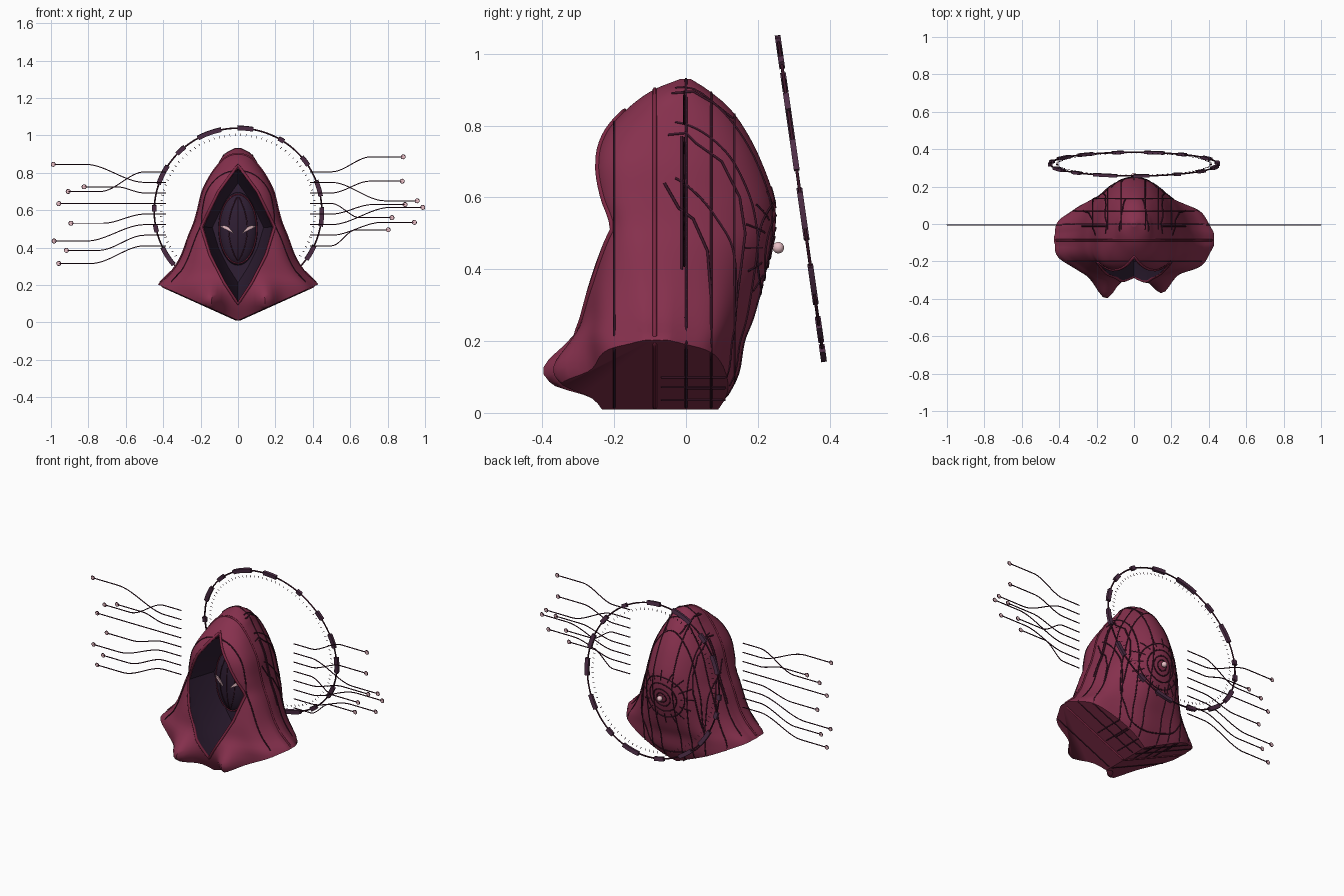
import bpy, bmesh, math
from math import sin, cos, pi, radians, exp
from mathutils import Vector, Matrix
from mathutils.bvhtree import BVHTree

if "Cube" in bpy.data.objects:
    bpy.data.objects.remove(bpy.data.objects["Cube"])


def mat(name, r, g, b):
    m = bpy.data.materials.new(name)
    m.diffuse_color = (r, g, b, 1)
    m.use_nodes = True
    m.node_tree.nodes["Principled BSDF"].inputs["Base Color"].default_value = m.diffuse_color
    return m


CLOTH = mat("cloth", .24, .03, .075)
LINING = mat("lining", .028, .013, .033)
WIRE = mat("wire", .045, .008, .022)
TRIM = mat("trim", .2, .02, .055)
METAL = mat("halo_metal", .08, .028, .065)
PALE = mat("pale", .8, .52, .56)


def mesh_obj(name, bm, *mats):
    bmesh.ops.recalc_face_normals(bm, faces=bm.faces[:])
    me = bpy.data.meshes.new(name)
    bm.to_mesh(me)
    ob = bpy.data.objects.new(name, me)
    bpy.context.collection.objects.link(ob)
    for m in mats:
        me.materials.append(m)
    return ob


def tubes(name, paths, r, m, cyclic=False, res=1):
    cu = bpy.data.curves.new(name, 'CURVE')
    cu.dimensions = '3D'
    cu.bevel_depth, cu.bevel_resolution, cu.use_fill_caps = r, res, True
    for p in paths:
        if len(p) < 2:
            continue
        s = cu.splines.new('POLY')
        s.points.add(len(p) - 1)
        for q, c in zip(s.points, p):
            q.co = (*c, 1)
        s.use_cyclic_u = cyclic
    cu.materials.append(m)
    ob = bpy.data.objects.new(name, cu)
    bpy.context.collection.objects.link(ob)
    return ob


def smooth(ob, angle=40):
    bpy.ops.object.select_all(action='DESELECT')
    ob.select_set(True)
    bpy.context.view_layer.objects.active = ob
    bpy.ops.object.shade_smooth_by_angle(angle=radians(angle))


# Hood sections: z, half width, front y, back y, centre y, front squareness
ROWS = [(-.02, .46, -.22, .07, -.08, 2.2), (.1, .46, -.28, .14, -.08, 2.2), (.2, .43, -.30, .16, -.08, 2.2),
        (.26, .365, -.29, .185, -.08, 2.3), (.34, .31, -.28, .21, -.08, 2.5), (.47, .26, -.245, .243, -.08, 3),
        (.53, .235, -.235, .25, -.08, 3.2), (.6, .215, -.252, .245, -.08, 3.2), (.7, .19, -.255, .21, -.08, 3),
        (.78, .15, -.225, .17, -.07, 2.6), (.85, .105, -.16, .12, -.04, 2.2), (.9, .07, -.09, .06, -.01, 2),
        (.932, .01, -.01, .01, 0, 2)]


def section(z):
    n = len(ROWS)
    i = max(k for k in range(n - 1) if ROWS[k][0] <= z + 1e-9 or k == 0)
    slope = lambda k, c: ((ROWS[min(k + 1, n - 1)][c] - ROWS[max(k - 1, 0)][c]) /
                          (ROWS[min(k + 1, n - 1)][0] - ROWS[max(k - 1, 0)][0]))
    a, b = ROWS[i], ROWS[i + 1]
    h = b[0] - a[0]
    t = (z - a[0]) / h
    return [(2*t**3 - 3*t*t + 1)*a[c] + (t**3 - 2*t*t + t)*h*slope(i, c)
            + (3*t*t - 2*t**3)*b[c] + (t**3 - t*t)*h*slope(i + 1, c) for c in range(1, 6)]


# Hood and shoulder drape
bm = bmesh.new()
N, rings = 112, []
for i in range(71):
    z = -.02 + .95 * (1 - (1 - i / 70) ** 1.6)
    w, yf, yb, yc, n = section(z)
    ring = []
    for k in range(N):
        a = 2 * pi * k / N
        e = 2 / n if sin(a) < 0 else 1
        e = e if e < 1 else 1
        cx, sy = cos(a), sin(a)
        x = w * math.copysign(abs(cx) ** e, cx)
        y = yc + (yb - yc) * sy if sy >= 0 else yc - (yc - yf) * abs(sy) ** e
        low = max(0, min(1, (.5 - z) / .3))
        f = 1 + .018 * low * sin(9 * a + 1 + 3 * z)
        if sy < 0:                                  # hem rolls at the front
            amp = .125 if x < 0 else .09
            y -= amp * exp(-((abs(x) - .15) / .065) ** 2 - ((z - .11) / .085) ** 2) * min(1, -sy * 2)
        ring.append(bm.verts.new((x * (f if abs(sy) > .1 else 1), yc + (y - yc) * f, z)))
    rings.append(ring)
for r0, r1 in zip(rings, rings[1:]):
    for k in range(N):
        bm.faces.new((r0[k], r0[(k+1) % N], r1[(k+1) % N], r1[k]))
bm.faces.new(rings[0][::-1])
bm.faces.new(rings[-1])
for s in (1, -1):                                   # V-shaped underside
    g = bmesh.ops.bisect_plane(bm, geom=bm.verts[:] + bm.edges[:] + bm.faces[:], plane_co=(0, 0, .01),
                               plane_no=(.45 * s, 0, -1), clear_outer=True)
    bmesh.ops.holes_fill(bm, edges=[e for e in bm.edges if e.is_boundary], sides=0)
bmesh.ops.recalc_face_normals(bm, faces=bm.faces[:])
tree = BVHTree.FromBMesh(bm)
hood = mesh_obj("hood", bm, CLOTH, LINING)


def cast(o, d):
    return tree.ray_cast(Vector(o), Vector(d).normalized())[0]


# Face opening, cut as a tapering diamond
HALF = [(0, .84), (.1, .7), (.19, .51), (.145, .36), (.07, .21), (0, .1)]
DIAMOND = HALF + [(-x, z) for x, z in HALF[-2:0:-1]]
bm = bmesh.new()
loops = [[bm.verts.new((x * f, y, .5 + (z - .5) * f)) for x, z in DIAMOND]
         for y, f in ((-.6, 1), (-.2, .97), (-.04, .72))]
for a, b in zip(loops, loops[1:]):
    for k in range(len(a)):
        bm.faces.new((a[k-1], a[k], b[k], b[k-1]))
bm.faces.new(loops[0])
bm.faces.new(loops[-1])
for f in bm.faces:
    f.material_index = 1
cutter = mesh_obj("opening_cutter", bm, CLOTH, LINING)
cutter.hide_render = True
mod = hood.modifiers.new("opening", 'BOOLEAN')
mod.object, mod.operation, mod.solver = cutter, 'DIFFERENCE', 'EXACT'
bpy.context.view_layer.objects.active = hood
bpy.ops.object.modifier_apply(modifier="opening")
bpy.data.objects.remove(cutter)
smooth(hood)

rim = []
for (x0, z0), (x1, z1) in zip(DIAMOND, DIAMOND[1:] + DIAMOND[:1]):
    for t in range(8):
        p = cast(((x0 + (x1-x0)*t/8) * 1.03, -1, z0 + (z1-z0)*t/8), (0, 1, 0))
        if p:
            rim.append(p)
tubes("opening_rim", [rim], .008, TRIM, True)


# Contour wires wrapped on the hood
def y_slice(y, n=110):
    pts = [cast((2*cos(2*pi*k/n), y, .45 + 2*sin(2*pi*k/n)), (-cos(2*pi*k/n), 0, -sin(2*pi*k/n))) for k in range(n)]
    return [p for p in pts if p]


def x_slice(x, n=60):
    angs = [radians(-85 + 175 * k / n) for k in range(n + 1)]
    pts = [cast((x, -.03 + 2*cos(a), .4 + 2*sin(a)), (0, -cos(a), -sin(a))) for a in angs]
    return [p for p in pts if p]


tubes("cross_contours", [y_slice(y) for y in (-.2, 0, .07, .135)], .0035, WIRE, True)
tubes("main_seam", [y_slice(-.087)], .006, TRIM, True)
tubes("back_contours", [x_slice(x) for x in (-.22, -.14, -.07, .06, .13, .2)], .0035, WIRE)
tubes("underside_wires", [[(s*x, -.07, .009 + .45*x), (s*x, .11, .009 + .45*x)]
                          for s in (1, -1) for x in (.06, .14, .2)], .003, WIRE)

# Wandering cracks on both flanks
CRACKS = [[(-.04, .89), (.02, .895), (.08, .86), (.13, .82)],
          [(-.05, .775), (0, .78), (.03, .75), (.1, .7), (.15, .6), (.165, .5), (.155, .42), (.135, .27)],
          [(-.06, .64), (-.02, .57), (.02, .54), (.06, .45), (.07, .32)], [(-.012, .4), (-.012, .77)]]
paths = []
for s in (1, -1):
    for c in CRACKS:
        pts = [cast((s, y0 + (y1-y0)*t/8, z0 + (z1-z0)*t/8), (-s, 0, 0))
               for (y0, z0), (y1, z1) in zip(c, c[1:]) for t in range(9)]
        paths.append([p for p in pts if p])
tubes("flank_cracks", paths, .004, WIRE)


# Back emblem: rings, rays and a bead
def on_back(r, a):
    return cast((r * cos(a), 1, .46 + r * sin(a)), (0, -1, 0))


tubes("emblem_rings", [[on_back(r, 2*pi*k/48) for k in range(48)] for r in (.03, .055, .09, .13)], .0035, WIRE, True)
tubes("emblem_rays", [[on_back(r, 2*pi*k/16) for r in (.11, .13, .15, .17)] for k in range(16)], .003, WIRE)
bm = bmesh.new()
bmesh.ops.create_uvsphere(bm, u_segments=24, v_segments=14, radius=.016, matrix=Matrix.Translation((0, .257, .46)))
smooth(mesh_obj("emblem_bead", bm, PALE), 60)

# Mask with outline, centre line and slanted eyes
bm = bmesh.new()
bmesh.ops.create_uvsphere(bm, u_segments=32, v_segments=20, radius=1)
bmesh.ops.transform(bm, verts=bm.verts[:], matrix=Matrix.Translation((0, -.05, .5)) @ Matrix.Diagonal((.105, .06, .195, 1)))
smooth(mesh_obj("mask", bm, LINING), 60)


def on_mask(x, z):
    return (x, -.052 - .06 * math.sqrt(max(0, 1 - (x/.105)**2 - ((z-.5)/.195)**2)), z)


tubes("mask_outline", [[on_mask(.1*cos(2*pi*k/48), .5 + .185*sin(2*pi*k/48)) for k in range(48)]], .004, TRIM, True)
tubes("mask_lines", [[on_mask(x * (1 - ((z-.5)/.18)**2), z) for z in [.33 + .017*k for k in range(21)]]
                     for x in (-.05, 0, .05)], .0025, WIRE)
bm = bmesh.new()
for s in (1, -1):
    top, bot = [], []
    for k in range(9):
        t = k / 8
        x, z = s * (.025 + .07*t), .477 + .035*t + .012*sin(pi*t)
        h = .011 * sin(pi * t) + .001
        for row, zz in ((top, z + h * .6), (bot, z - h)):
            p = on_mask(x, zz)
            row.append(bm.verts.new((p[0], p[1] - .006, p[2])))
    for k in range(8):
        bm.faces.new((bot[k], bot[k+1], top[k+1], top[k]))
eyes = mesh_obj("eyes", bm, PALE)
eyes.modifiers.new("thickness", 'SOLIDIFY').thickness = .006

# Tilted halo: thin ring, thick segments, inner ticks
U, Nrm = Vector((0, -.141, .99)), Vector((0, .99, .141))


def halo(r, a, d=0):
    return Vector((0, .32, .595)) + Vector((r*cos(a), 0, 0)) + U * (r*sin(a)) + Nrm * d


tubes("halo_ring", [[halo(.448, 2*pi*k/128) for k in range(128)]], .0045, WIRE, True)
tubes("halo_ticks", [[halo(.405, 2*pi*k/90), halo(.418, 2*pi*k/90)] for k in range(90)], .0016, WIRE, res=0)
SEGS = [(110, 17), (85, 11), (59, 4), (37, 7), (16, 11), (-4, 13), (-30, 11), (-55, 6), (-76, 14), (-101, 8),
        (-125, 12), (-147, 14), (-168, 5), (178, 4), (154, 14), (133, 7)]
bm = bmesh.new()
for mid, span in SEGS:
    prev = None
    for k in range(7):
        a = radians(mid + span * (k / 6 - .5))
        cur = [bm.verts.new(halo(r, a, d)) for r, d in ((.437, -.008), (.461, -.008), (.461, .008), (.437, .008))]
        if prev:
            for j in range(4):
                bm.faces.new((prev[j-1], prev[j], cur[j], cur[j-1]))
        else:
            bm.faces.new(cur)
        prev = cur
    bm.faces.new(prev)
mesh_obj("halo_segments", bm, METAL)

# Side traces: end x and z for each, top to bottom
ENDS = {-1: [(.905, .70), (.985, .845), (.82, .725), (.955, .635), (.89, .53), (.98, .435), (.915, .385), (.955, .315)],
        1: [(.88, .885), (.955, .65), (.875, .755), (.82, .56), (.89, .63), (.985, .615), (.94, .535), (.80, .495)]}
paths, rings = [], []
bm = bmesh.new()
for s, ends in ENDS.items():
    for i, (xe, ze) in enumerate(ends):
        z0 = .805 - .0565 * i
        pts = [(s * .385, -.005, z0)]
        for k in range(17):
            t = k / 16
            pts.append((s * (.5 + (xe - .67) * t), -.005, z0 + (ze - z0) * t*t*(3 - 2*t)))
        paths.append(pts + [(s * xe, -.005, ze)])
        xe += .003
        rings.append([(s*xe + .011*cos(2*pi*k/16), -.005, ze + .011*sin(2*pi*k/16)) for k in range(16)])
        bmesh.ops.create_cone(bm, cap_ends=True, segments=16, radius1=.01, radius2=.01, depth=.004,
                              matrix=Matrix.Translation((s*xe, -.005, ze)) @ Matrix.Rotation(pi/2, 4, 'X'))
tubes("traces", paths, .003, WIRE)
tubes("trace_end_rings", rings, .0025, WIRE, True)
mesh_obj("trace_end_discs", bm, PALE)
